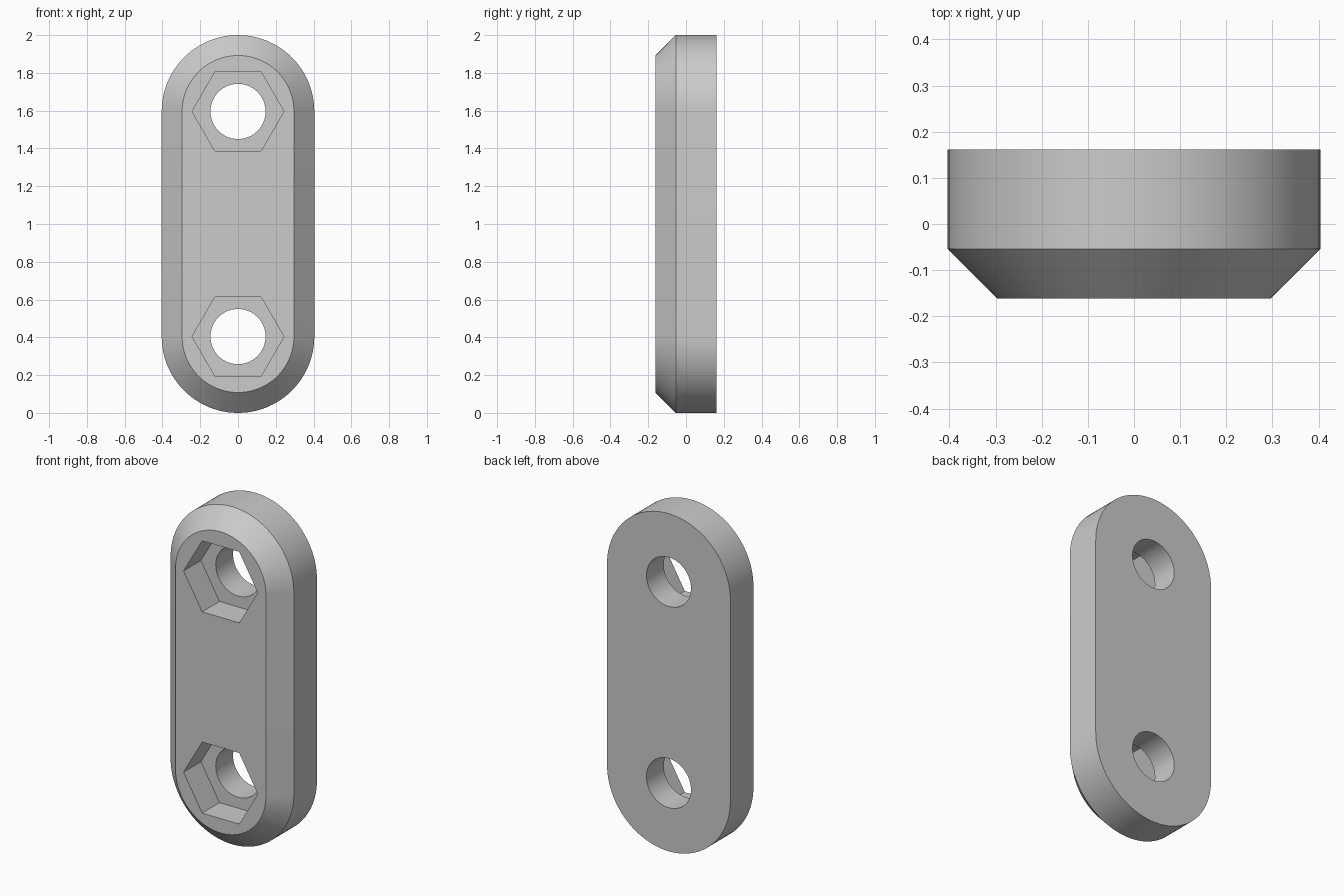
import bpy, bmesh
from math import pi, cos, sin

cube = bpy.data.objects.get("Cube")
if cube:
    bpy.data.objects.remove(cube, do_unlink=True)

RADIUS, CHAMFER = 0.404, 0.108
FRONT, BACK, FLOOR = -0.162, 0.162, 0.0
LOW, HIGH = RADIUS, 2 - RADIUS
ARC = 48

grey = bpy.data.materials.new("plain_grey")
grey.use_nodes = True
colour = (0.6, 0.6, 0.6, 1)
grey.diffuse_color = colour
grey.node_tree.nodes["Principled BSDF"].inputs["Base Color"].default_value = colour


def slot_outline(r):
    """Upright rounded slot made of two half circles."""
    top = [(r * cos(pi * i / ARC), HIGH + r * sin(pi * i / ARC)) for i in range(ARC + 1)]
    return top + [(-x, 2 - z) for x, z in top]


def circle(r, sides, z0):
    return [(r * cos(2 * pi * i / sides), z0 + r * sin(2 * pi * i / sides)) for i in range(sides)]


def loft(name, sections):
    """Closed solid through (y, outline) sections, front to back."""
    bm = bmesh.new()
    rings = [[bm.verts.new((x, y, z)) for x, z in pts] for y, pts in sections]
    for a, b in zip(rings, rings[1:]):
        for i in range(len(a)):
            j = (i + 1) % len(a)
            bm.faces.new((a[i], a[j], b[j], b[i]))
    bm.faces.new(rings[0])
    bm.faces.new(rings[-1])
    bmesh.ops.recalc_face_normals(bm, faces=bm.faces)
    mesh = bpy.data.meshes.new(name)
    bm.to_mesh(mesh)
    bm.free()
    mesh.materials.append(grey)
    obj = bpy.data.objects.new(name, mesh)
    bpy.context.collection.objects.link(obj)
    return obj


# Plate with a chamfered front rim
plate = loft("link_plate", [
    (FRONT, slot_outline(RADIUS - CHAMFER)),
    (FRONT + CHAMFER, slot_outline(RADIUS)),
    (BACK, slot_outline(RADIUS)),
])

# Hexagonal nut pocket and round bolt hole at each end
cutters = []
for end, z0 in (("lower", LOW), ("upper", HIGH)):
    nut = circle(0.243, 6, z0)
    bolt = circle(0.146, 64, z0)
    cutters.append(loft(end + "_nut_cutter", [(FRONT - 0.1, nut), (FLOOR, nut)]))
    cutters.append(loft(end + "_bolt_cutter", [(FRONT - 0.2, bolt), (BACK + 0.1, bolt)]))

bpy.ops.object.select_all(action="DESELECT")
plate.select_set(True)
bpy.context.view_layer.objects.active = plate
for cutter in cutters:
    cutter.hide_render = True
    mod = plate.modifiers.new(cutter.name, "BOOLEAN")
    mod.operation, mod.solver, mod.object = "DIFFERENCE", "EXACT", cutter
    bpy.ops.object.modifier_apply(modifier=mod.name)
for cutter in cutters:
    bpy.data.objects.remove(cutter, do_unlink=True)

bpy.ops.object.shade_smooth_by_angle(angle=pi / 6)
